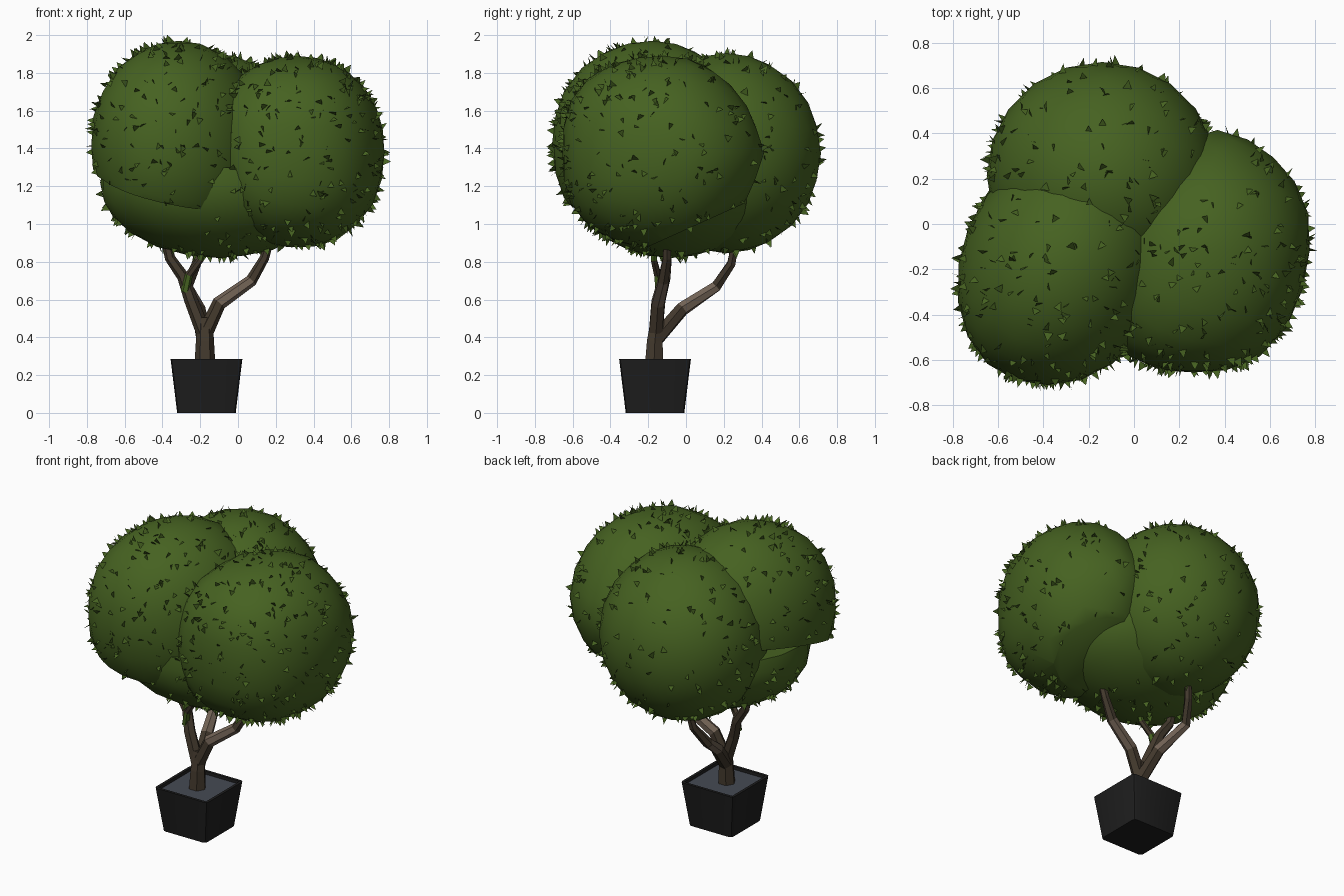
import bpy, bmesh, math, random
from mathutils import Vector

if "Cube" in bpy.data.objects:
    bpy.data.objects.remove(bpy.data.objects["Cube"])

random.seed(4)


def material(name, rgb):
    m = bpy.data.materials.new(name)
    m.diffuse_color = (*rgb, 1)
    m.use_nodes = True
    m.node_tree.nodes["Principled BSDF"].inputs["Base Color"].default_value = m.diffuse_color
    return m


GREEN = material("leaf green", (0.061, 0.122, 0.015))
BARK = material("dark bark", (0.056, 0.041, 0.026))
PALE = material("pale bark", (0.170, 0.125, 0.092))
BLACK = material("pot black", (0.013, 0.013, 0.013))
SOIL = material("grey soil", (0.060, 0.068, 0.088))


def finish(bm, name, mats, smooth=False):
    me = bpy.data.meshes.new(name)
    bm.to_mesh(me)
    bm.free()
    ob = bpy.data.objects.new(name, me)
    bpy.context.collection.objects.link(ob)
    for m in mats:
        me.materials.append(m)
    if smooth:
        bpy.ops.object.select_all(action='DESELECT')
        ob.select_set(True)
        bpy.context.view_layer.objects.active = ob
        bpy.ops.object.shade_smooth_by_angle(angle=math.radians(40))
    return ob


# Pot: tapered box with rounded corners and a sunken soil face
bm = bmesh.new()
bmesh.ops.create_cube(bm, size=1)
for v in bm.verts:
    half = 0.19 if v.co.z > 0 else 0.155
    v.co = (-0.167 + math.copysign(half, v.co.x),
            -0.164 + math.copysign(half, v.co.y),
            0.285 if v.co.z > 0 else 0)
sides = [e for e in bm.edges if abs(e.verts[0].co.z - e.verts[1].co.z) > 0.1]
bmesh.ops.bevel(bm, geom=sides, offset=0.02, segments=2, profile=0.5, affect='EDGES')
bm.normal_update()
top = max(bm.faces, key=lambda f: f.calc_center_median().z)
bmesh.ops.inset_region(bm, faces=[top], thickness=0.018)
inner = bmesh.ops.extrude_discrete_faces(bm, faces=[top])["faces"][0]
for v in inner.verts:
    v.co.z -= 0.02
inner.material_index = 1
finish(bm, "pot", [BLACK, SOIL], smooth=True)


# Trunk and branches: six-sided tapering tubes
def tube(name, path, radii, colours, sides=6):
    bm = bmesh.new()
    pts = [Vector(p) for p in path]
    rings = []
    for i, p in enumerate(pts):
        d = (pts[min(i + 1, len(pts) - 1)] - pts[max(i - 1, 0)]).normalized()
        u = d.cross(Vector((0, 1, 0))).normalized()
        w = d.cross(u)
        rings.append([bm.verts.new(p + radii[i] * (u * math.cos(a) + w * math.sin(a)))
                      for a in (2 * math.pi * k / sides for k in range(sides))])
    for i in range(len(rings) - 1):
        for k in range(sides):
            j = (k + 1) % sides
            f = bm.faces.new((rings[i][k], rings[i][j], rings[i + 1][j], rings[i + 1][k]))
            f.material_index = colours[i]
    bm.faces.new(rings[0])
    bm.faces.new(rings[-1])
    bmesh.ops.recalc_face_normals(bm, faces=bm.faces)
    finish(bm, name, [BARK, PALE, GREEN])


tube("trunk", [(-0.175, -0.17, 0.24), (-0.175, -0.165, 0.38), (-0.175, -0.15, 0.5)],
     [0.056, 0.048, 0.04], [0, 0])
tube("right_branch", [(-0.175, -0.16, 0.42), (-0.1, -0.15, 0.58), (0.07, -0.12, 0.7),
                      (0.14, -0.1, 0.82), (0.18, -0.1, 0.95)],
     [0.042, 0.038, 0.032, 0.025, 0.02], [0, 1, 0, 0])
tube("back_branch", [(-0.18, -0.15, 0.4), (-0.21, -0.02, 0.55), (-0.27, 0.16, 0.67),
                     (-0.22, 0.24, 0.79), (-0.19, 0.27, 0.95)],
     [0.042, 0.038, 0.032, 0.025, 0.02], [0, 1, 0, 0])
tube("left_branch", [(-0.18, -0.16, 0.42), (-0.25, -0.14, 0.6), (-0.29, -0.11, 0.72),
                     (-0.36, -0.1, 0.82), (-0.4, -0.1, 1.0)],
     [0.04, 0.036, 0.032, 0.028, 0.02], [0, 0, 0, 0])
tube("left_twig", [(-0.28, -0.14, 0.64), (-0.26, -0.15, 0.73), (-0.2, -0.17, 0.81),
                   (-0.17, -0.17, 0.92)],
     [0.024, 0.021, 0.018, 0.015], [2, 0, 2])

# Crown: name, centre, radii, cutting plane point and normal of the kept side,
# roundness exponent (front to back change), sideways lean along y
CLUMPS = [
    ("left_clump", (-0.315, -0.18, 1.42), (0.46, 0.53, 0.55),
     (-0.78, -0.45, 1.25), (0.25, -0.25, 1), (2.05, -0.1), 0.13),
    ("right_clump", (0.315, -0.12, 1.38), (0.46, 0.535, 0.51),
     (0.4, 0.4, 1.15), (0, -0.45, 1), (2.15, -0.48), 0.1),
    ("back_clump", (-0.14, 0.215, 1.375), (0.51, 0.50, 0.53), None, None, (2.0, 0), 0),
    ("lower_clump", (-0.1, -0.08, 1.22), (0.63, 0.52, 0.4),
     (0, 0, 1.3), (0, 0, -1), (2.0, 0), 0.08),
]


def crown_point(clump, d):
    _, c, r, _, _, (base, change), lean = clump
    e = base + change * d.y
    k = sum(abs(a) ** e for a in d) ** (-1 / e)
    y = r[1] * d.y * k
    return Vector((c[0] + r[0] * d.x * k + lean * y, c[1] + y, c[2] + r[2] * d.z * k))


for clump in CLUMPS:
    point, normal = clump[3:5]
    bm = bmesh.new()
    bmesh.ops.create_icosphere(bm, subdivisions=3, radius=1)
    for v in bm.verts:
        v.co = crown_point(clump, v.co.normalized())
    if point:
        bmesh.ops.bisect_plane(bm, geom=bm.verts[:] + bm.edges[:] + bm.faces[:],
                               plane_co=point, plane_no=normal, clear_inner=True)
        bmesh.ops.holes_fill(bm, edges=[e for e in bm.edges if e.is_boundary], sides=0)
    bmesh.ops.recalc_face_normals(bm, faces=bm.faces)
    finish(bm, clump[0], [GREEN], smooth=True)


# Loose leaves: small triangles standing out of the exposed crown surface
def covered(p, skip):
    return any(sum(((p[i] - k[1][i]) / k[2][i]) ** 2 for i in range(3)) < 1
               for k in CLUMPS if k is not skip)


bm = bmesh.new()
count = 0
while count < 720:
    clump = random.choice(CLUMPS)
    r, point, normal = clump[2:5]
    d = Vector([random.gauss(0, 1) for _ in range(3)]).normalized()
    n = Vector([d[i] / r[i] for i in range(3)]).normalized()
    p = crown_point(clump, d) - n * 0.006
    if point and (p - Vector(point)).dot(Vector(normal)) < 0:
        continue
    # the back of the crown carries fewer leaves
    if covered(p, clump) or (d.y > 0.1 and random.random() < 0.55):
        continue
    t = n.cross(Vector([random.gauss(0, 1) for _ in range(3)])).normalized()
    lean = n.cross(t) * random.uniform(-0.9, 0.9)
    size = random.uniform(0.03, 0.044)
    tip = p + (n + lean).normalized() * size
    bm.faces.new([bm.verts.new(q) for q in (p - t * size * 0.5, p + t * size * 0.5, tip)])
    count += 1
finish(bm, "loose_leaves", [GREEN])
